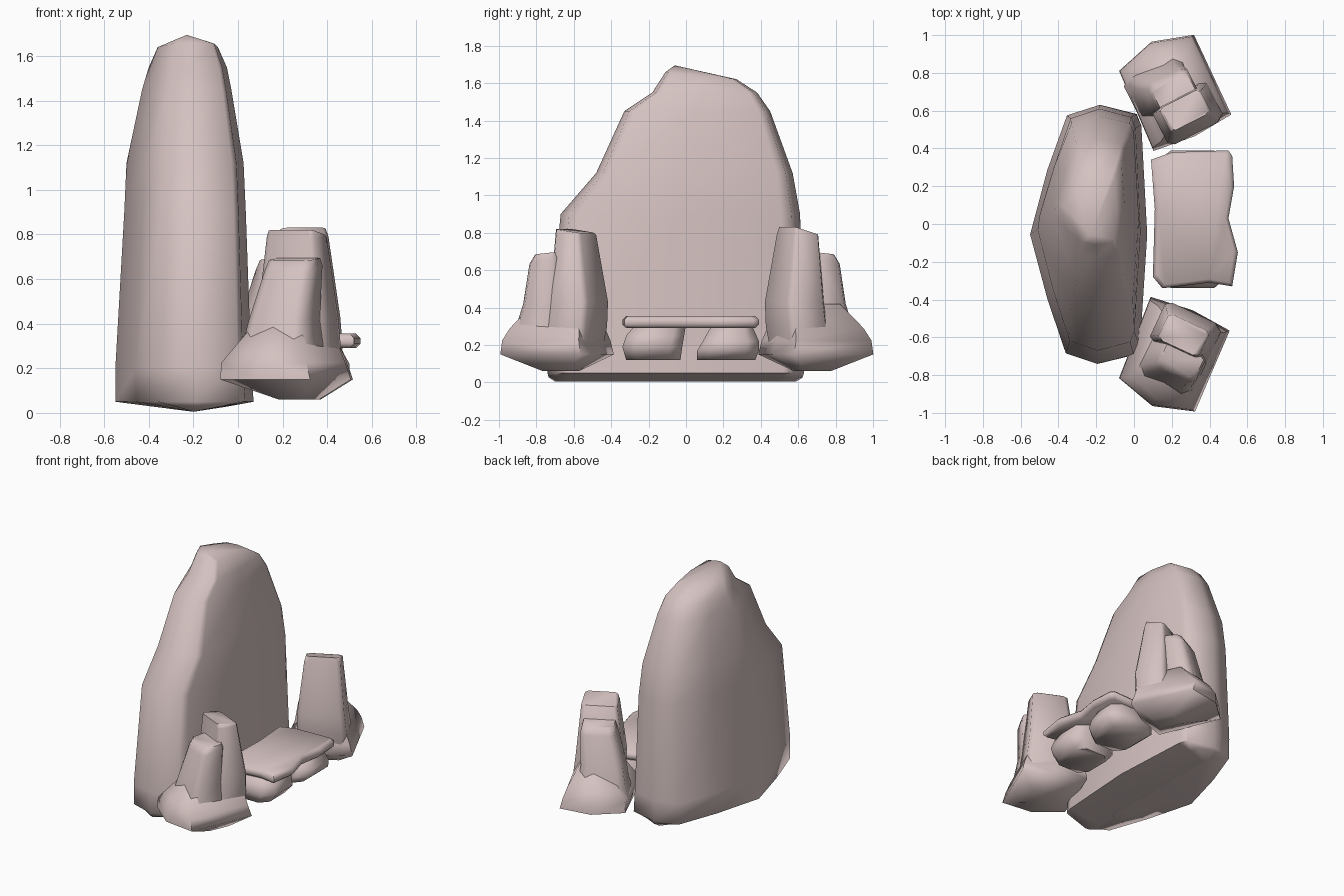
import bpy, bmesh, math

cube = bpy.data.objects.get("Cube")
if cube:
    bpy.data.objects.remove(cube)

# One stone colour for everything
stone = bpy.data.materials.new("pinkish_stone")
stone.use_nodes = True
stone.diffuse_color = (0.66, 0.54, 0.53, 1)
stone.node_tree.nodes["Principled BSDF"].inputs["Base Color"].default_value = stone.diffuse_color


def loft(name, section, levels, centre=(0, 0), turn=0, flip=1, shift=0, smooth=70):
    """Skin a unit cross-section through levels (z, x0, x1, y0, y1, slope)."""
    bm = bmesh.new()
    rings = []
    for z, x0, x1, y0, y1, *slope in levels:
        tilt = slope[0] if slope else 0
        ring = []
        for u, v in section:
            y = y0 + (y1 - y0) * v
            lift = tilt * (v - 0.5) * (y1 - y0)
            ring.append(bm.verts.new((x0 + (x1 - x0) * u + shift, flip * y, z + lift)))
        rings.append(ring)
    n = len(section)
    for low, high in zip(rings, rings[1:]):
        for i in range(n):
            j = (i + 1) % n
            bm.faces.new((low[i], low[j], high[j], high[i]))
    # Close the ends unless the ring is already collapsed to a ridge or point
    for ring, level in ((rings[0], levels[0]), (rings[-1], levels[-1])):
        if level[1] != level[2]:
            bm.faces.new(ring)
    bmesh.ops.remove_doubles(bm, verts=bm.verts, dist=0.0005)
    bmesh.ops.recalc_face_normals(bm, faces=bm.faces)
    mesh = bpy.data.meshes.new(name)
    bm.to_mesh(mesh)
    bm.free()
    mesh.materials.append(stone)
    obj = bpy.data.objects.new(name, mesh)
    bpy.context.collection.objects.link(obj)
    obj.location = (centre[0], centre[1], 0)
    obj.rotation_euler.z = math.radians(turn)
    bpy.ops.object.select_all(action="DESELECT")
    obj.select_set(True)
    bpy.context.view_layer.objects.active = obj
    bpy.ops.object.shade_smooth_by_angle(angle=math.radians(smooth))


def chamfered(c):
    """Unit square with its corners cut by c."""
    d = 1 - c
    return [(c, 0), (d, 0), (1, c), (1, d), (d, 1), (c, 1), (0, d), (0, c)]


def unit_section(points):
    """Scale an outline to the unit square."""
    xs, ys = zip(*points)
    return [((x - min(xs)) / (max(xs) - min(xs)), (y - min(ys)) / (max(ys) - min(ys)))
            for x, y in points]


# Large standing stone: bowed back, flatter face toward +x
standing_section = [(0.6, 1), (0.32, 0.96), (0.15, 0.75), (0, 0.5), (0.15, 0.25),
                    (0.31, 0.04), (0.58, 0), (0.9, 0.035), (0.94, 0.08), (1, 0.5),
                    (0.95, 0.92), (0.91, 0.965)]
loft("standing_stone", standing_section, [
    (0.005, -0.2, -0.2, -0.7, 0.59),
    (0.028, -0.38, -0.05, -0.735, 0.625),
    (0.05, -0.55, 0.07, -0.74, 0.63),
    (0.2, -0.55, 0.06, -0.74, 0.63),
    (0.9, -0.51, 0.035, -0.67, 0.61),
    (1.12, -0.5, 0.025, -0.48, 0.57),
    (1.45, -0.43, -0.03, -0.33, 0.45),
    (1.55, -0.4, -0.05, -0.18, 0.38),
    (1.64, -0.36, -0.09, -0.11, 0.27, -0.1),
    (1.695, -0.23, -0.23, -0.06, -0.06)], smooth=80)

# Flanking rock clusters: a base boulder, a tall and a short column
base_section = unit_section([(-0.23, 0.22), (0, 0.25), (0.22, 0.235),
                             (0.235, -0.235), (0.02, -0.305), (-0.2, -0.245)])
base_levels = [(0.06, -0.02, 0.12, -0.06, 0.12),
               (0.15, -0.235, 0.235, -0.305, 0.245),
               (0.225, -0.23, 0.215, -0.3, 0.225),
               (0.29, -0.18, 0.19, -0.26, 0.215),
               (0.42, -0.1, 0.12, -0.13, 0.16)]
tall_levels = [(0.14, -0.14, 0.17, 0, 0.2),
               (0.3, -0.15, 0.18, 0, 0.23),
               (0.43, -0.15, 0.165, 0.01, 0.235),
               (0.79, -0.11, 0.13, 0.03, 0.18)]
short_levels = [(0.18, -0.17, 0.18, -0.2, 0.06),
                (0.3, -0.14, 0.18, -0.19, 0.06),
                (0.42, -0.12, 0.16, -0.155, 0.06),
                (0.65, -0.06, 0.17, -0.11, 0.06, 0.2),
                (0.69, -0.05, 0.16, -0.08, 0.05, 0.1)]
for side, centre, turn, flip, shift, slope in (
        ("right", (0.21, -0.68), -25, 1, 0, -0.15),
        ("left", (0.215, 0.685), 27, -1, -0.05, 0.3)):
    spot = dict(centre=centre, turn=turn, flip=flip)
    loft(side + "_base_boulder", base_section, base_levels, **spot)
    tall_top = (0.81, -0.1, 0.12, 0.03, 0.17, slope)
    loft(side + "_tall_column", chamfered(0.1), tall_levels + [tall_top], **spot)
    loft(side + "_short_column", chamfered(0.15), short_levels, shift=shift, **spot)

# Altar slab with an uneven outline
altar_section = unit_section([
    (0.09, 0.34), (0.2, 0.38), (0.5, 0.39), (0.52, 0.36), (0.53, 0.2), (0.5, 0.03),
    (0.55, -0.15), (0.52, -0.33), (0.4, -0.31), (0.15, -0.34), (0.1, -0.28), (0.11, 0.08)])
loft("altar_slab", altar_section, [
    (0.29, 0.11, 0.53, -0.32, 0.37),
    (0.31, 0.09, 0.55, -0.34, 0.39),
    (0.335, 0.09, 0.55, -0.34, 0.39),
    (0.355, 0.11, 0.53, -0.32, 0.37)], smooth=60)

# Two rounded stones carrying the altar slab
loft("right_altar_support", chamfered(0.2), [
    (0.12, 0.18, 0.44, -0.32, -0.03),
    (0.19, 0.12, 0.5, -0.34, -0.02),
    (0.25, 0.13, 0.48, -0.32, -0.01),
    (0.31, 0.17, 0.45, -0.27, 0)], smooth=60)
loft("left_altar_support", chamfered(0.2), [
    (0.12, 0.18, 0.44, 0.06, 0.37),
    (0.17, 0.12, 0.5, 0.06, 0.39),
    (0.22, 0.12, 0.5, 0.09, 0.39),
    (0.31, 0.17, 0.45, 0.14, 0.35)], smooth=60)
